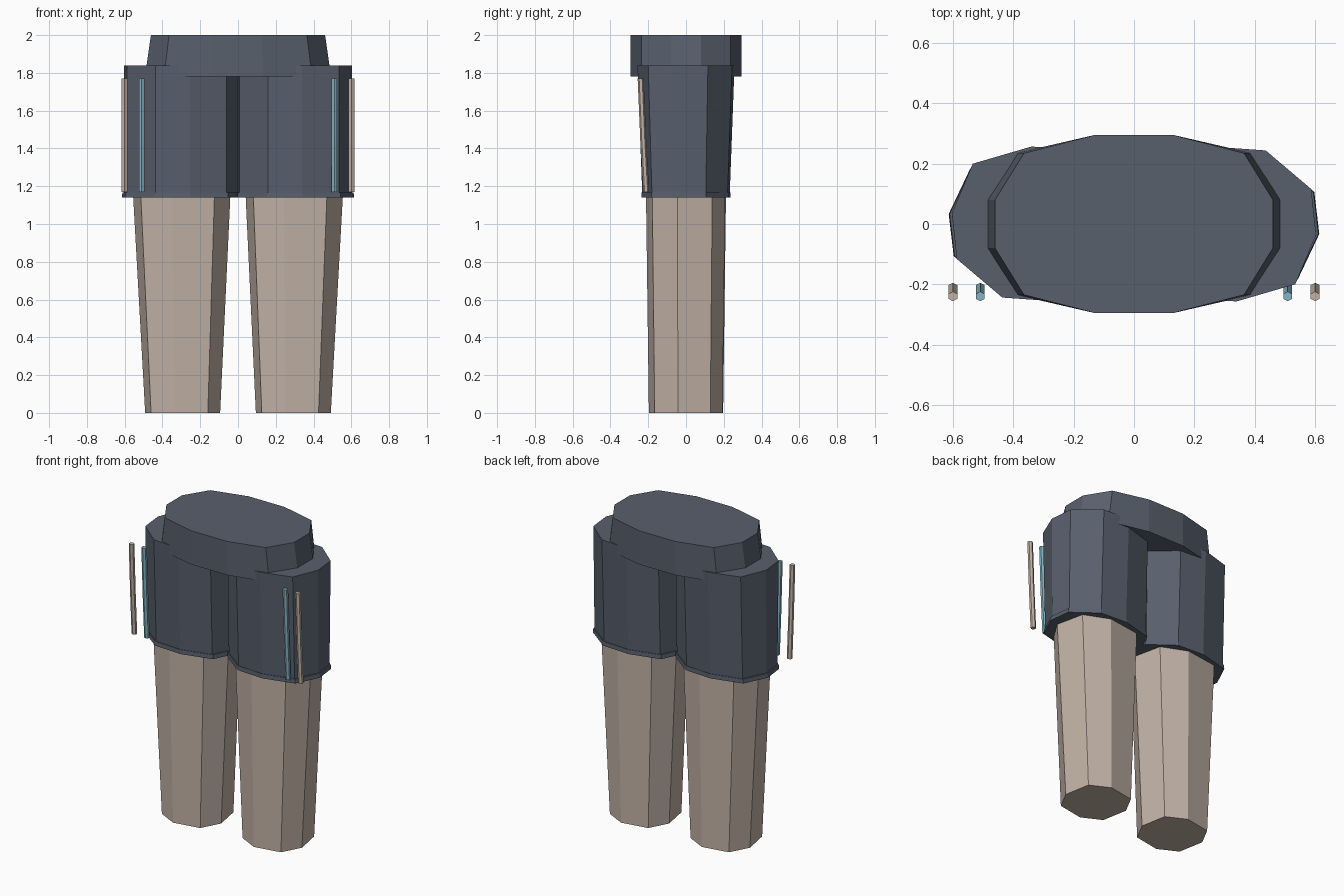
import bpy, bmesh, math

cube = bpy.data.objects.get("Cube")
if cube:
    bpy.data.objects.remove(cube)


def material(name, rgb):
    m = bpy.data.materials.new(name)
    m.use_nodes = True
    m.diffuse_color = (*rgb, 1)
    bsdf = m.node_tree.nodes["Principled BSDF"]
    bsdf.inputs["Base Color"].default_value = (*rgb, 1)
    bsdf.inputs["Roughness"].default_value = 0.9
    return m


slate = material("slate cloth", (0.098, 0.115, 0.152))
skin = material("warm beige", (0.54, 0.45, 0.385))
aqua = material("pale aqua", (0.23, 0.45, 0.54))


def loft(name, rings, mat):
    """Closed flat-shaded solid through a stack of equal-length rings."""
    bm = bmesh.new()
    loops = [[bm.verts.new(p) for p in ring] for ring in rings]
    n = len(loops[0])
    for low, high in zip(loops, loops[1:]):
        for i in range(n):
            j = (i + 1) % n
            bm.faces.new((low[i], low[j], high[j], high[i]))
    bm.faces.new(loops[0][::-1])
    bm.faces.new(loops[-1])
    bmesh.ops.recalc_face_normals(bm, faces=bm.faces)
    mesh = bpy.data.meshes.new(name)
    bm.to_mesh(mesh)
    bm.free()
    mesh.materials.append(mat)
    obj = bpy.data.objects.new(name, mesh)
    bpy.context.collection.objects.link(obj)
    return obj


# Waist: twelve-sided block narrowing upward
def waist_ring(a, b, c, z):
    quarter = [(c, 0.08), (b, 0.235), (a, 0.295)]
    half = quarter + [(-x, y) for x, y in reversed(quarter)]
    return [(x, y, z) for x, y in half + [(-x, -y) for x, y in half]]


loft("waist", [waist_ring(0.132, 0.392, 0.493, 1.78),
               waist_ring(0.13, 0.365, 0.461, 2.0)], slate)

# Shorts leg outline: ten points, symmetric about its own centre
CX = 0.2975
HALF = [(0.34, -0.257), (0.535, -0.2), (0.604, -0.036), (0.588, 0.116), (0.437, 0.244)]
OUTLINE = [(x - CX, y) for x, y in HALF]
OUTLINE += [(-x, -y) for x, y in OUTLINE]


def shorts_ring(sx, sy, z):
    return [(CX + x * sx, y * sy, z) for x, y in OUTLINE]


def limb_ring(cx, rx, ry, z):
    ring = []
    for i in range(8):
        a = math.radians(45 * i - 8)
        c, s = math.cos(a), math.sin(a)
        ring.append((cx + rx * math.copysign(abs(c) ** 0.8, c),
                     ry * math.copysign(abs(s) ** 0.8, s) - 0.002, z))
    return ring


def stripe(name, x, mat):
    rings = []
    for y, z in ((-0.211, 1.17), (-0.226, 1.44), (-0.24, 1.77)):
        rings.append([(x + 0.017 * math.sin(k * math.pi / 3),
                       y + 0.016 * math.cos(k * math.pi / 3), z) for k in range(6)])
    loft(name, rings, mat)


# The right side is the left side turned half a circle
for side, turn in (("left", 0), ("right", math.pi)):
    parts = [
        loft(side + "_shorts_leg", [shorts_ring(1.0, 0.9, 1.15), shorts_ring(1.0, 1.0, 1.84)], slate),
        loft(side + "_hem", [shorts_ring(1.035, 0.92, 1.14), shorts_ring(1.025, 0.915, 1.168)], slate),
        loft(side + "_leg", [limb_ring(0.293, 0.2, 0.196, 0), limb_ring(0.298, 0.262, 0.212, 1.2)], skin),
    ]
    for p in parts:
        p.rotation_euler.z = turn
    # Side stripes sit at the front on both sides
    s = -1 if turn else 1
    stripe(side + "_inner_stripe", 0.51 * s, aqua)
    stripe(side + "_outer_stripe", 0.601 * s, skin)
